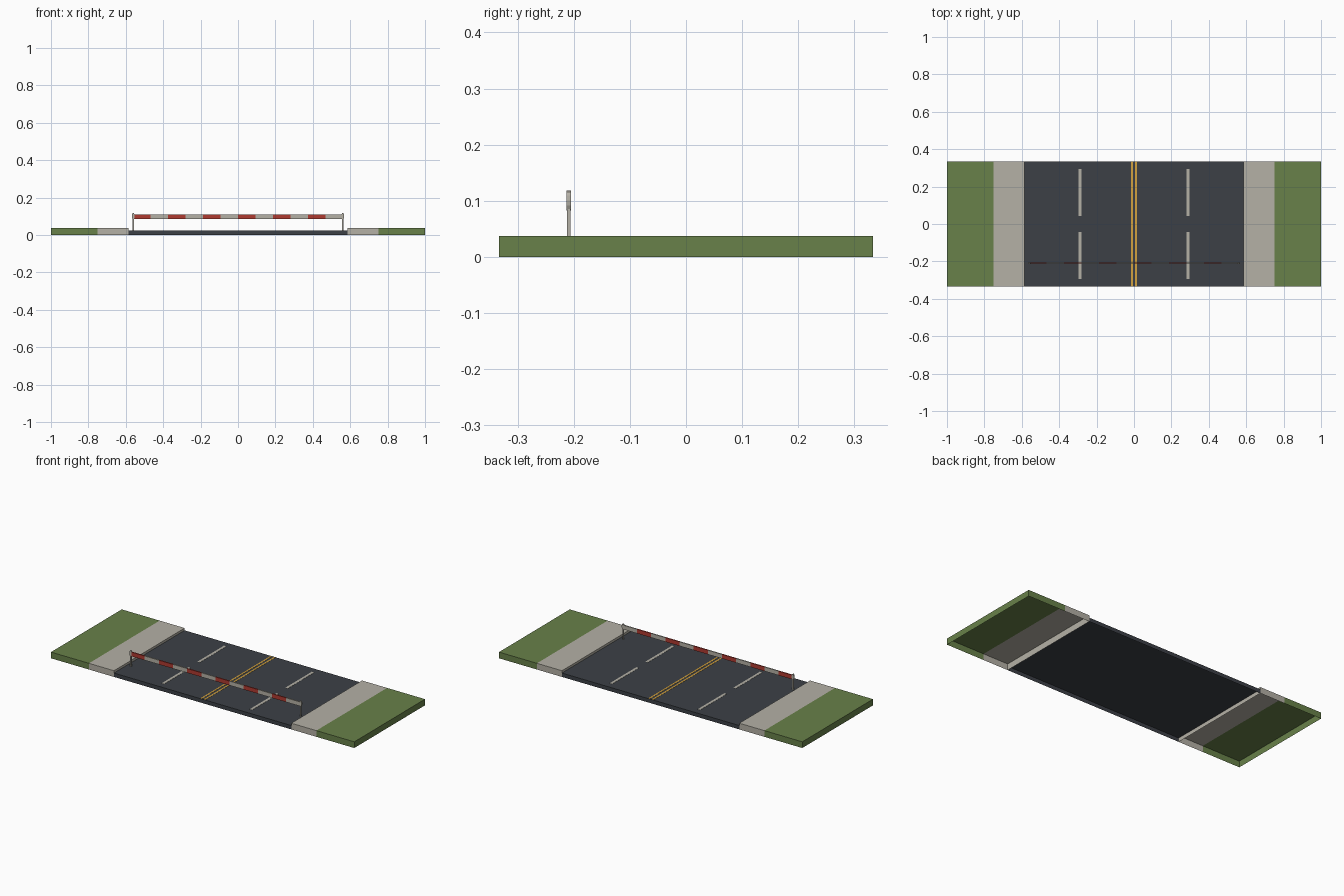
import bpy, bmesh
from mathutils import Vector

cube = bpy.data.objects.get("Cube")
if cube:
    bpy.data.objects.remove(cube, do_unlink=True)


def material(name, rgb):
    m = bpy.data.materials.new(name)
    m.use_nodes = True
    m.diffuse_color = (*rgb, 1)
    m.node_tree.nodes["Principled BSDF"].inputs["Base Color"].default_value = (*rgb, 1)
    return m


GRASS = material("grass green", (0.138, 0.219, 0.067))
STONE = material("pale stone", (0.462, 0.44, 0.381))
ASPHALT = material("dark asphalt", (0.045, 0.051, 0.061))
YELLOW = material("lane yellow", (0.65, 0.36, 0.05))
RED = material("barrier red", (0.43, 0.042, 0.03))

HALF = 0.333      # half length of the road section
ROAD = 0.023      # road surface height
WALK = 0.037      # pavement and verge height


def finish(name, bm, mat):
    mesh = bpy.data.meshes.new(name)
    bm.to_mesh(mesh)
    bm.free()
    mesh.materials.append(mat)
    obj = bpy.data.objects.new(name, mesh)
    bpy.context.collection.objects.link(obj)
    return obj


def box(name, x, y, z, mat, omit=()):
    """Box between (low, high) pairs; omit lists the outward directions left open."""
    bm = bmesh.new()
    bmesh.ops.create_cube(bm, size=1)
    bm.normal_update()
    gone = [f for f in bm.faces if any(f.normal.dot(Vector(d)) > 0.9 for d in omit)]
    bmesh.ops.delete(bm, geom=gone, context='FACES')
    for v in bm.verts:
        v.co = [(lo + hi) / 2 + c * (hi - lo)
                for c, (lo, hi) in zip(v.co, (sorted(x), sorted(y), sorted(z)))]
    return finish(name, bm, mat)


DOWN = (0, 0, -1)
LENGTH = (-HALF, HALF)

# Road shell, open underneath and against the kerbs
box("road", (-0.585, 0.585), LENGTH, (0, ROAD), ASPHALT, (DOWN, (1, 0, 0), (-1, 0, 0)))

for s, side in ((1, "left"), (-1, "right")):
    # Hollow pavement and verge, joined into one open-bottomed shell
    box(f"{side}_pavement", (s * 0.585, s * 0.75), LENGTH, (0, WALK), STONE, (DOWN, (s, 0, 0)))
    box(f"{side}_verge", (s * 0.75, s), LENGTH, (0, WALK), GRASS, (DOWN, (-s, 0, 0)))

    # Painted lane lines
    paint = (ROAD, ROAD + 0.001)
    x = s * 0.0115
    box(f"{side}_centre_line", (x - 0.005, x + 0.005), LENGTH, paint, YELLOW, (DOWN,))
    x = s * 0.29
    for t, end in ((-1, "front"), (1, "back")):
        box(f"{side}_{end}_lane_dash", (x - 0.008, x + 0.008),
            (t * 0.043, t * 0.293), paint, STONE, (DOWN,))

    # Barrier post with a rounded end cap
    x = s * 0.56
    box(f"{side}_barrier_post", (x - 0.004, x + 0.004), (-0.212, -0.206), (ROAD, 0.09), STONE)
    cap = bmesh.new()
    bmesh.ops.create_cone(cap, cap_ends=True, segments=12, radius1=1, radius2=1, depth=1)
    for v in cap.verts:
        v.co = (x + v.co.x * 0.008, -0.209 + v.co.z * 0.008, 0.1005 + v.co.y * 0.0175)
    bmesh.ops.recalc_face_normals(cap, faces=cap.faces)
    finish(f"{side}_barrier_cap", cap, STONE)

# Striped barrier board
COUNT = 12
STEP = 1.12 / COUNT
for i in range(COUNT):
    x = -0.56 + i * STEP
    box(f"barrier_stripe_{i + 1}", (x, x + STEP), (-0.2125, -0.2055), (0.085, 0.11),
        STONE if i % 2 else RED)
